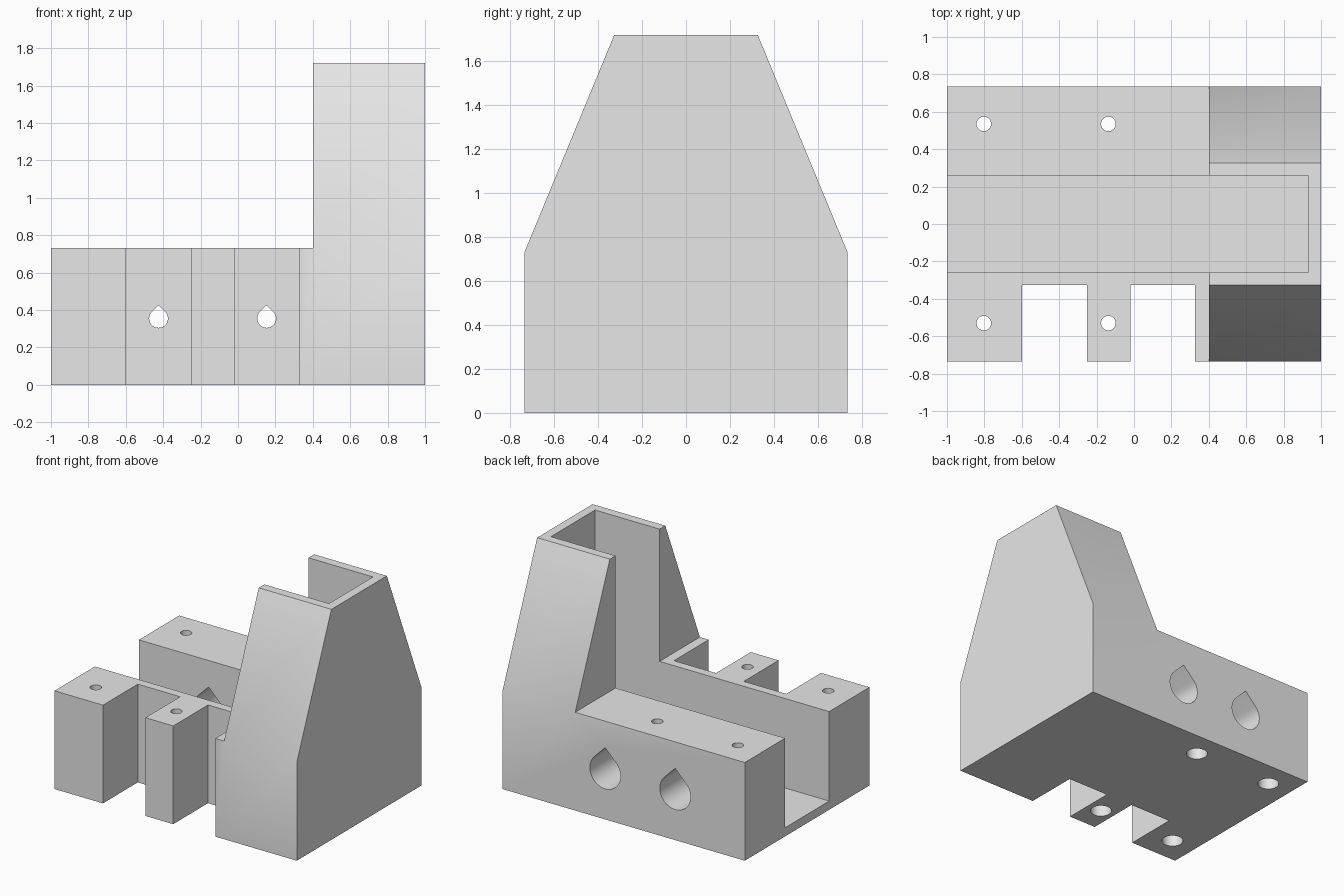
import bpy, bmesh, math
from mathutils import Vector

cube = bpy.data.objects.get("Cube")
if cube:
    bpy.data.objects.remove(cube, do_unlink=True)

HALF_Y = 0.735      # half depth of the block
BLOCK_TOP = 0.733   # top of the low block
CENTRE_Z = 0.355    # height of the cross bores


def prism(name, points, axis, low, high):
    """Extrude a 2D outline along an axis (0 = x, 1 = y, 2 = z)."""
    bm = bmesh.new()

    def place(p, d):
        co = list(p)
        co.insert(axis, d)
        return bm.verts.new(co)

    face = bm.faces.new([place(p, low) for p in points])
    grown = bmesh.ops.extrude_face_region(bm, geom=[face])
    shift = Vector((0, 0, 0))
    shift[axis] = high - low
    new_verts = [g for g in grown["geom"] if isinstance(g, bmesh.types.BMVert)]
    bmesh.ops.translate(bm, verts=new_verts, vec=shift)
    bmesh.ops.recalc_face_normals(bm, faces=bm.faces[:])
    mesh = bpy.data.meshes.new(name)
    bm.to_mesh(mesh)
    bm.free()
    obj = bpy.data.objects.new(name, mesh)
    bpy.context.collection.objects.link(obj)
    return obj


def rect(u0, u1, v0, v1):
    return [(u0, v0), (u1, v0), (u1, v1), (u0, v1)]


def arc(u, v, r, start, end, steps):
    angles = [math.radians(start + (end - start) * i / steps) for i in range(steps + 1)]
    return [(u + r * math.cos(a), v + r * math.sin(a)) for a in angles]


def circle(u, v, r):
    return arc(u, v, r, 0, 360, 32)[:-1]


def teardrop(u, v, r):
    # round below, with a right-angled peak on top
    return arc(u, v, r, 135, 405, 30) + [(u, v + r * math.sqrt(2))]


# Body with tapered tower profile
body = prism("bracket_body", [(-HALF_Y, 0), (HALF_Y, 0), (HALF_Y, BLOCK_TOP),
                              (0.327, 1.72), (-0.327, 1.72), (-HALF_Y, BLOCK_TOP)], 0, -1, 1)

cutters = [
    # Space beside the tower
    prism("tower_cutter", rect(-1.2, 0.4, BLOCK_TOP, 2), 1, -1, 1),
    # Long channel, open at the end and the top
    prism("channel_cutter", rect(-1.2, 0.933, -0.26, 0.26), 2, 0.065, 2),
]

# Front notches with their cross bores
for x0, x1, bore_x in ((-0.6, -0.25, -0.425), (-0.02, 0.327, 0.153)):
    cutters.append(prism("notch_cutter", rect(x0, x1, -1, -0.325), 2, -0.2, 1))
    cutters.append(prism("screw_cutter", teardrop(bore_x, CENTRE_Z, 0.05), 1, -0.5, 0))
    cutters.append(prism("access_cutter", teardrop(bore_x, CENTRE_Z, 0.127), 1, 0, 1))

# Upright screw holes, wider from below
for x in (-0.803, -0.137):
    for y in (-0.53, 0.535):
        cutters.append(prism("hole_cutter", circle(x, y, 0.039), 2, 0.3, 1))
        cutters.append(prism("counterbore_cutter", circle(x, y, 0.075), 2, -0.2, 0.5))

bpy.ops.object.select_all(action="DESELECT")
body.select_set(True)
bpy.context.view_layer.objects.active = body
for cutter in cutters:
    mod = body.modifiers.new("cut", "BOOLEAN")
    mod.operation = "DIFFERENCE"
    mod.solver = "EXACT"
    mod.object = cutter
    bpy.ops.object.modifier_apply(modifier=mod.name)
    bpy.data.objects.remove(cutter, do_unlink=True)

# Plain grey finish
grey = bpy.data.materials.new("light grey")
grey.use_nodes = True
colour = (0.8, 0.8, 0.8, 1)
grey.diffuse_color = colour
grey.node_tree.nodes["Principled BSDF"].inputs["Base Color"].default_value = colour
body.data.materials.clear()
body.data.materials.append(grey)
bpy.ops.object.shade_smooth_by_angle(angle=math.radians(30))
